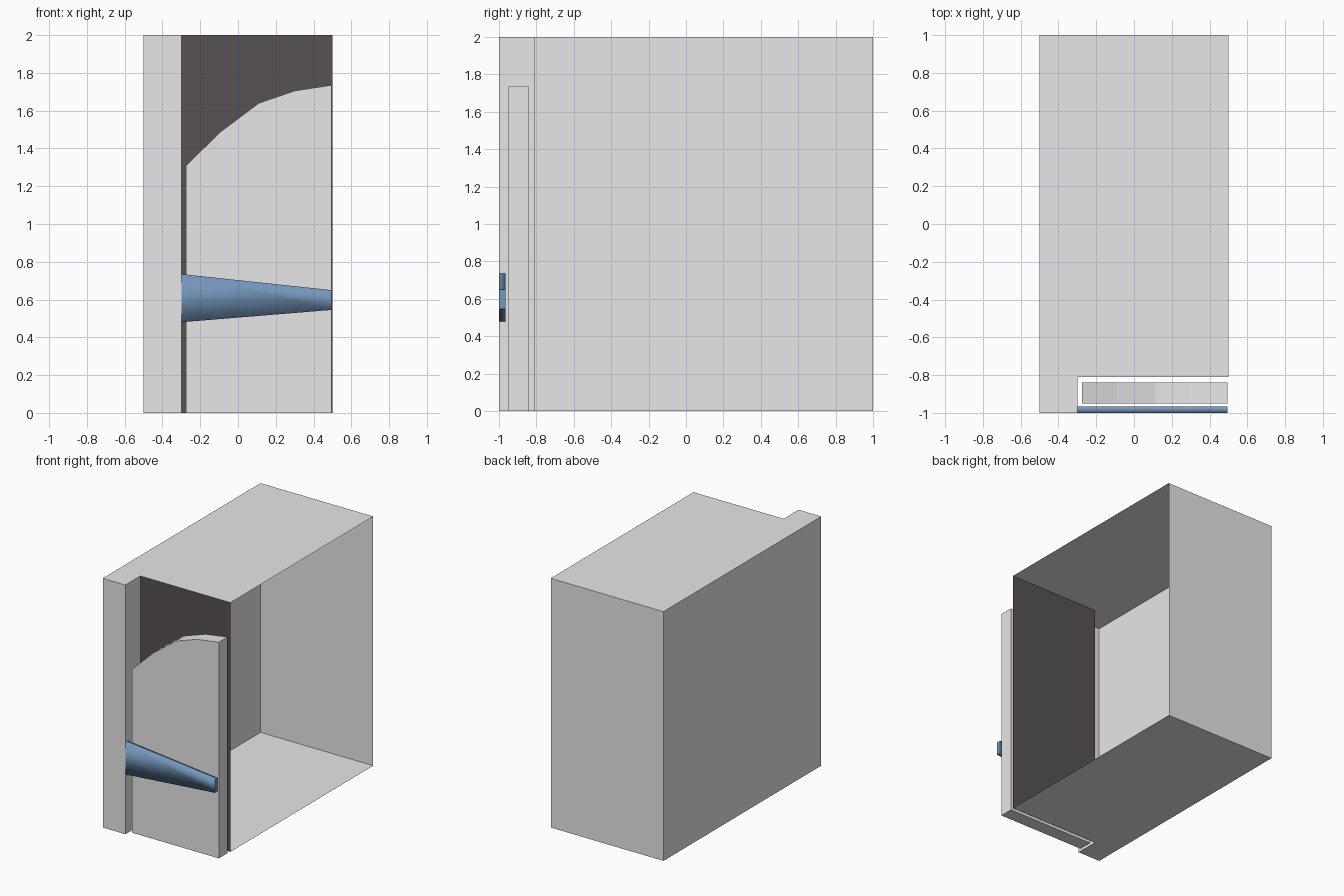
import bpy

if "Cube" in bpy.data.objects:
    bpy.data.objects.remove(bpy.data.objects["Cube"])


def material(name, rgb):
    m = bpy.data.materials.new(name)
    m.diffuse_color = (*rgb, 1)
    m.use_nodes = True
    m.node_tree.nodes["Principled BSDF"].inputs["Base Color"].default_value = m.diffuse_color
    return m


grey = material("light_grey", (0.8, 0.8, 0.8))
dark = material("dark_charcoal", (0.096, 0.084, 0.09))
blue = material("steel_blue", (0.18, 0.31, 0.5))


def prism(name, low, high, mats, skip=()):
    """Join two matching outlines (counter-clockwise seen from 'high') into a solid.
    Side faces listed in skip are left open."""
    n = len(low)
    faces = [tuple(reversed(range(n))), tuple(range(n, 2 * n))]
    for i in range(n):
        if i not in skip:
            j = (i + 1) % n
            faces.append((i, j, n + j, n + i))
    mesh = bpy.data.meshes.new(name)
    mesh.from_pydata(list(low) + list(high), [], faces)
    for m in mats:
        mesh.materials.append(m)
    mesh.update()
    obj = bpy.data.objects.new(name, mesh)
    bpy.context.collection.objects.link(obj)
    return obj


# Cabinet: thin L-shaped shell, open on its right side
plan = [(-0.5, -1), (-0.3, -1), (-0.3, -0.81), (0.5, -0.81), (0.5, 1), (-0.5, 1)]
cabinet = prism("cabinet_shell", [(x, y, 0) for x, y in plan],
                [(x, y, 2) for x, y in plan], [grey, dark], skip=(3,))

# Dark recess wall behind the door
for p in cabinet.data.polygons:
    if p.normal.y < -0.9 and p.center.y > -0.9:
        p.material_index = 1

# Door with a stepped arc along the top
door = [(-0.275, 0), (0.495, 0), (0.495, 1.735), (0.3, 1.705),
        (0.11, 1.64), (-0.09, 1.49), (-0.275, 1.31)]
prism("arched_door", [(x, -0.84, z) for x, z in door],
      [(x, -0.95, z) for x, z in door], [grey])


# Tapered bar across the door, softly shaded along its length
def section(x, z0, z1):
    return [(x, -1, z0), (x, -0.965, z0), (x, -0.965, z1), (x, -1, z1)]


bar = prism("tapered_bar", section(-0.3, 0.48, 0.735),
            section(0.495, 0.545, 0.65), [blue])
for p in bar.data.polygons:
    p.use_smooth = abs(p.normal.x) < 0.9
